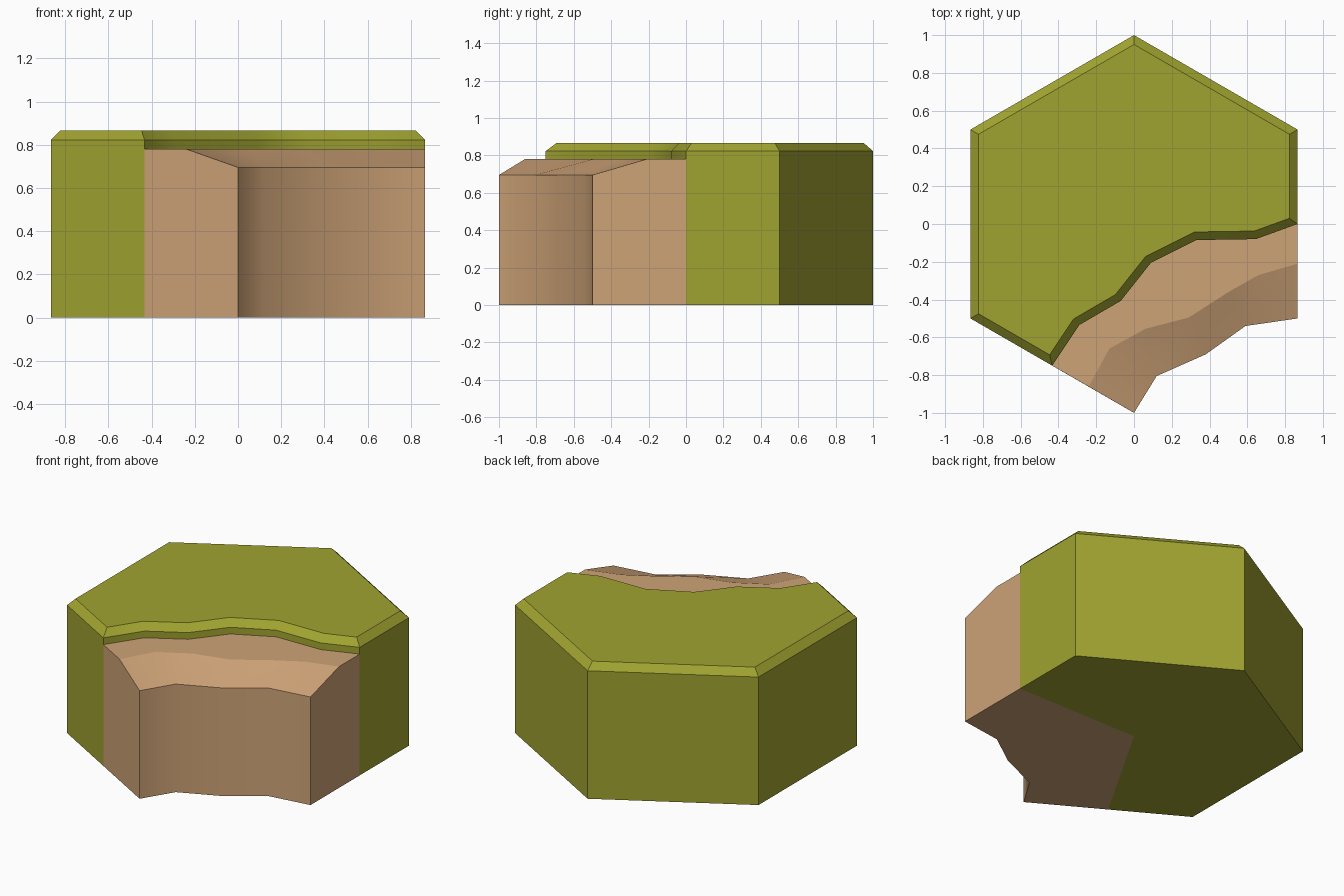
import bpy
from mathutils import Vector

if "Cube" in bpy.data.objects:
    bpy.data.objects.remove(bpy.data.objects["Cube"])

TOP, RIM, BEACH, WATER = 0.866, 0.823, 0.78, 0.695
R = 0.866


def material(name, srgb):
    m = bpy.data.materials.new(name)
    lin = [((c / 255 + 0.055) / 1.055) ** 2.4 for c in srgb]
    m.diffuse_color = (*lin, 1)
    m.use_nodes = True
    m.node_tree.nodes["Principled BSDF"].inputs["Base Color"].default_value = m.diffuse_color
    return m


class Shell:
    """Collects faces; faces sharing a strip name are smooth together."""

    def __init__(self):
        self.verts, self.index, self.faces, self.strips = [], {}, [], []

    def vert(self, p, z):
        key = (round(p[0], 4), round(p[1], 4), round(z, 4))
        if key not in self.index:
            self.index[key] = len(self.verts)
            self.verts.append(key)
        return self.index[key]

    def face(self, pts, strip=None):
        ids = []
        for p, z in pts:
            v = self.vert(p, z)
            if v not in ids:
                ids.append(v)
        self.faces.append(ids)
        self.strips.append(strip)

    def quad(self, a, b, z0, c, d, z1, strip=None):
        self.face([(a, z0), (b, z0), (d, z1), (c, z1)], strip)

    def build(self, name, mat):
        me = bpy.data.meshes.new(name)
        me.from_pydata(self.verts, [], self.faces)
        me.materials.append(mat)
        users = {}
        for poly, strip in zip(me.polygons, self.strips):
            poly.use_smooth = strip is not None
            for k in poly.edge_keys:
                users.setdefault(k, []).append(strip)
        for e in me.edges:
            s = users[e.key]
            e.use_edge_sharp = not (len(s) == 2 and s[0] is not None and s[0] == s[1])
        ob = bpy.data.objects.new(name, me)
        bpy.context.collection.objects.link(ob)


def inset(poly, d):
    """Mitred inward offset of a counter-clockwise outline."""
    out = []
    for i, p in enumerate(poly):
        p = Vector(p)
        u = (p - Vector(poly[i - 1])).normalized()
        w = (Vector(poly[(i + 1) % len(poly)]) - p).normalized()
        n1, n2 = Vector((-u.y, u.x)), Vector((-w.y, w.x))
        q = p + (n1 + n2) * (d / (1 + n1.dot(n2)))
        out.append((q.x, q.y))
    return out


# Plan lines, left to right: grass edge, top of the slope, foot of the slope
shore = [(-0.433, -0.75), (-0.29, -0.535), (-0.07, -0.407), (0.09, -0.205),
         (0.33, -0.085), (0.645, -0.08), (R, 0)]
crest = [(-0.24, -0.861), (-0.13, -0.66), (0.06, -0.555), (0.29, -0.495),
         (0.5, -0.36), (0.66, -0.27), (R, -0.21)]
foot = [(0, -1), (0.12, -0.805), (0.38, -0.69), (0.59, -0.54), (R, -0.5)]
back = [(R, 0.5), (0, 1), (-R, 0.5), (-R, -0.5)]

# Grass block with bevelled rim
grass = Shell()
outline = shore + back
inner = inset(outline, 0.043)
n = len(outline)
for i in range(n):
    j = (i + 1) % n
    a, b = outline[i], outline[j]
    is_shore = i < len(shore) - 1
    grass.quad(a, b, BEACH if is_shore else 0, a, b, RIM, "cliff" if is_shore else None)
    grass.quad(a, b, RIM, inner[i], inner[j], TOP, "lip" if is_shore else None)
grass.face([(p, TOP) for p in inner])
grass.face([(p, 0) for p in reversed([(0, 0), shore[-1]] + back + [shore[0]])])
grass.build("grass_block", material("grass green", (160, 163, 48)))

# Sand beach: flat shelf, slope, rippled front wall, side walls, underside
sand = Shell()
sand.face([(p, BEACH) for p in crest + shore[::-1]])
pairs = [0, 1, 1, 2, 3, 3, 4]
for i in range(len(crest) - 1):
    sand.quad(foot[pairs[i]], foot[pairs[i + 1]], WATER,
              crest[i], crest[i + 1], BEACH, "slope")
for a, b in zip(foot, foot[1:]):
    sand.quad(a, b, 0, a, b, WATER, "front wall")
sand.face([(shore[0], 0), (foot[0], 0), (foot[0], WATER),
           (crest[0], BEACH), (shore[0], BEACH)])
sand.face([(foot[-1], 0), (shore[-1], 0), (shore[-1], BEACH),
           (crest[-1], BEACH), (foot[-1], WATER)])
sand.face([(p, 0) for p in reversed([(0, 0), shore[0]] + foot + [shore[-1]])])
sand.build("sand_beach", material("sand", (206, 163, 119)))
